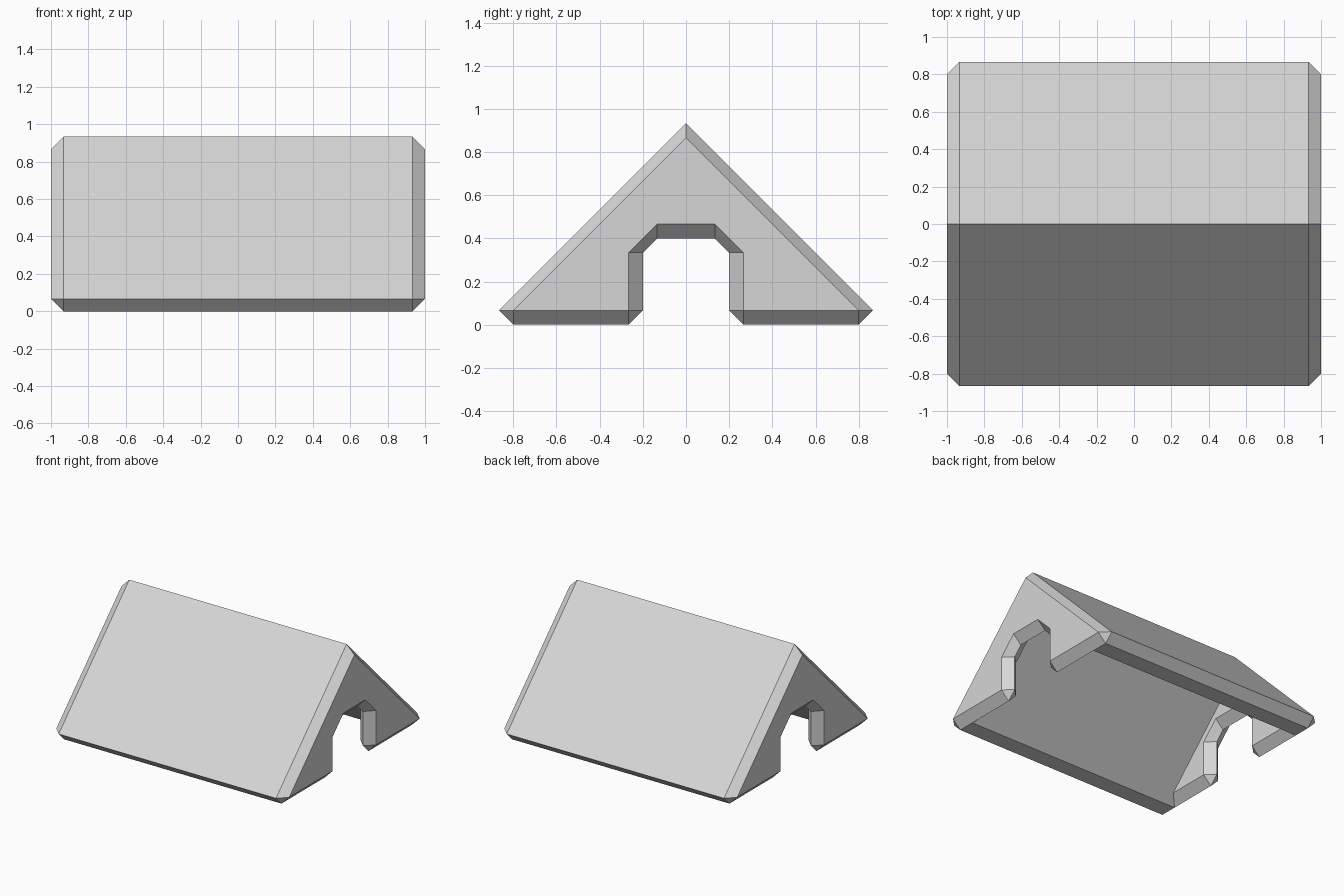
import bpy, bmesh
from itertools import product

if "Cube" in bpy.data.objects:
    bpy.data.objects.remove(bpy.data.objects["Cube"])

U = 1 / 15                      # bevel module
X0, X1, X2 = 1.0, 1 - U, 1 - 2 * U   # outer wall face, wall edge, inner wall face

# (y, z) points of one half of the end wall
arch_face = [(0, 7*U), (2*U, 7*U), (4*U, 5*U), (4*U, U)]    # opening on wall faces
arch_edge = [(0, 6*U), (2*U, 6*U), (3*U, 5*U), (3*U, U)]    # opening on the bevel edge


def at(x, pts):
    return [(x, y, z) for y, z in pts]


faces = []
A0, A1, A2 = at(X0, arch_face), at(X1, arch_edge), at(X2, arch_face)
eave, ridge = (X1, 13*U, U), (X1, 0, 14*U)
foot_out, foot_arch, foot_in = (X1, 12*U, 0), (X1, 4*U, 0), (X1, 10*U, 0)
wall_eave, wall_top = (X0, 12*U, U), (X0, 0, 13*U)
in_eave, in_top = (X2, 9*U, U), (X2, 0, 10*U)

# end wall: outside and inside faces
faces.append(A0 + [wall_eave, wall_top])
faces.append(A2 + [in_eave, in_top])
# doorway bevels, outside and inside
for side in (A0, A2):
    for i in range(3):
        faces.append([side[i], side[i + 1], A1[i + 1], A1[i]])
    faces.append([side[3], foot_arch, A1[3]])
# wall foot bevels
faces.append([A0[3], wall_eave, foot_out, foot_in, foot_arch])
faces.append([A2[3], in_eave, foot_in, foot_arch])
# roof edge bevel and its corner
faces.append([wall_top, wall_eave, eave, ridge])
faces.append([wall_eave, eave, foot_out])


# long roof faces running from the wall to the middle
def strip(a, b):
    faces.append([a, b, (0, b[1], b[2]), (0, a[1], a[2])])


strip(ridge, eave)
strip(eave, foot_out)
strip(foot_out, foot_in)
faces.append([foot_in, in_eave, in_top, (0, 0, 10*U), (0, 10*U, 0)])

# repeat the quarter on all four sides and join it
bm = bmesh.new()
for sx, sy in product((1, -1), repeat=2):
    for f in faces:
        bm.faces.new([bm.verts.new((x * sx, y * sy, z)) for x, y, z in f])
bmesh.ops.remove_doubles(bm, verts=bm.verts, dist=1e-4)
bmesh.ops.dissolve_limit(bm, angle_limit=0.01, verts=bm.verts, edges=bm.edges)
bmesh.ops.recalc_face_normals(bm, faces=bm.faces)

mesh = bpy.data.meshes.new("tent_shell")
bm.to_mesh(mesh)
bm.free()
shell = bpy.data.objects.new("tent_shell", mesh)
bpy.context.collection.objects.link(shell)

grey = bpy.data.materials.new("light_grey")
grey.diffuse_color = (0.68, 0.67, 0.68, 1)
grey.use_nodes = True
grey.node_tree.nodes["Principled BSDF"].inputs["Base Color"].default_value = grey.diffuse_color
mesh.materials.append(grey)
